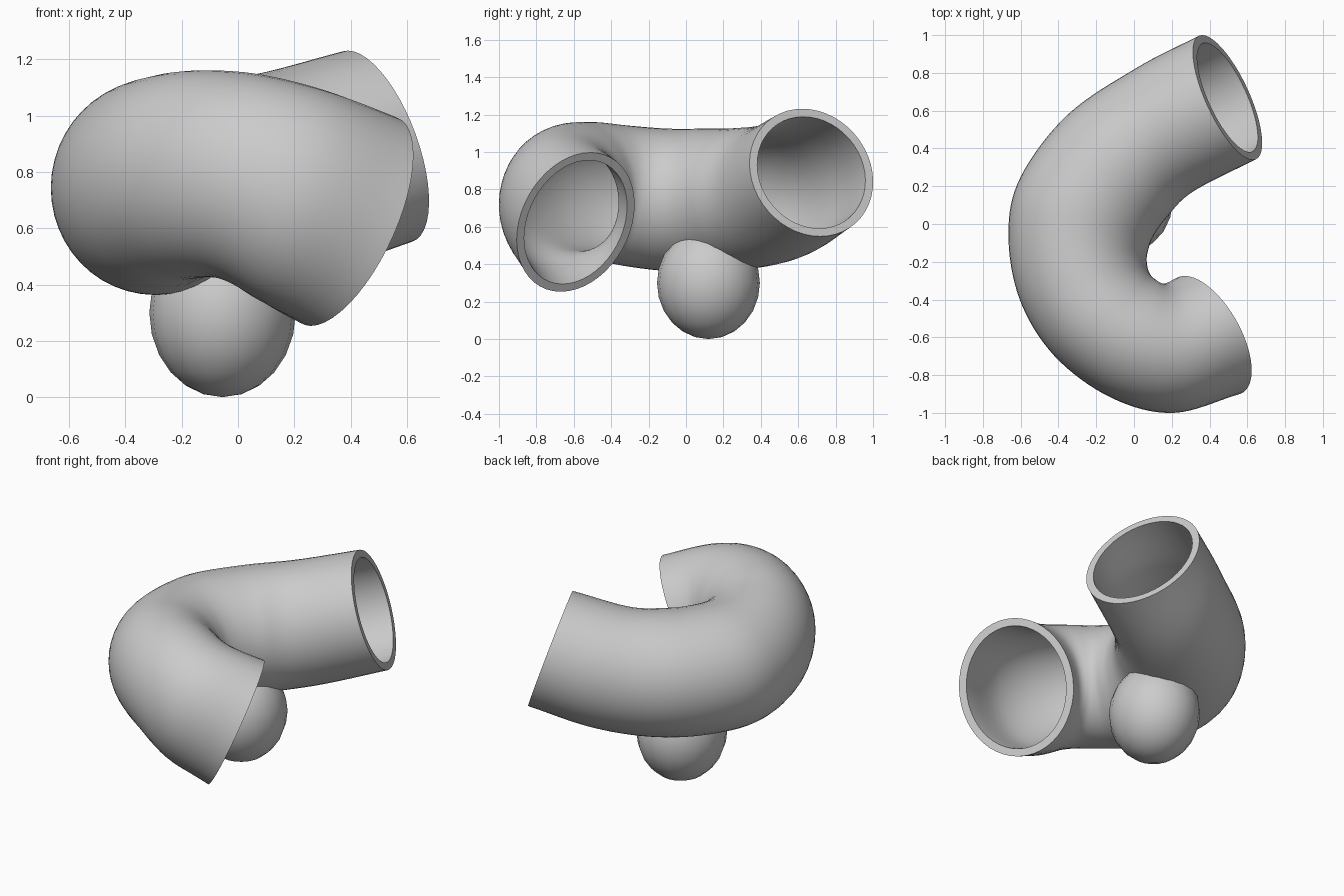
import bpy, bmesh, math
from mathutils import Vector

if "Cube" in bpy.data.objects:
    bpy.data.objects.remove(bpy.data.objects["Cube"], do_unlink=True)

SIDES, STEPS, WALL = 48, 8, 0.045

grey = bpy.data.materials.new("plain grey")
grey.use_nodes = True
grey.diffuse_color = (0.6, 0.6, 0.6, 1)
grey.node_tree.nodes["Principled BSDF"].inputs["Base Color"].default_value = (0.6, 0.6, 0.6, 1)

# Stations along the bend: outer x, y, inner x, y, centre z, half height, pitch
stations = [Vector(s) for s in (
    (.344, .997, .646, .343, .89, .36, -.32),
    (.02, .83, .31, .17, .79, .372, -.25),
    (-.35, .58, .17, .03, .752, .378, -.08),
    (-.60, .25, .10, -.07, .745, .38, 0),
    (-.665, -.05, .07, -.16, .745, .38, .04),
    (-.605, -.40, .07, -.22, .765, .375, .05),
    (-.42, -.70, .085, -.265, .79, .37, -.03),
    (-.12, -.92, .115, -.295, .785, .37, -.15),
    (.21, -1.0, .16, -.315, .72, .39, -.30),
    (.573, -.895, .227, -.285, .625, .406, -.40))]


def smooth_path(pts):
    """Catmull-Rom interpolation through the stations."""
    pts = [2 * pts[0] - pts[1]] + pts + [2 * pts[-1] - pts[-2]]
    out = []
    for a, b, c, d in zip(pts, pts[1:], pts[2:], pts[3:]):
        for i in range(STEPS):
            t = i / STEPS
            out.append((2 * b + (c - a) * t + (2 * a - 5 * b + 4 * c - d) * t * t
                        + (3 * b - a - 3 * c + d) * t ** 3) / 2)
    return out + [pts[-2]]


def loft(bm, inset):
    """Add the swept surface, return its rings."""
    rings = []
    for ox, oy, ix, iy, z, rv, pitch in smooth_path(stations):
        centre = Vector(((ox + ix) / 2, (oy + iy) / 2, z))
        half = Vector((ox - ix, oy - iy, 0)) / 2
        side = half.normalized()
        along = Vector((-side.y, side.x, 0))
        up = Vector((0, 0, math.sqrt(1 - pitch * pitch))) - along * pitch
        ring = []
        for k in range(SIDES):
            a = math.tau * k / SIDES
            ring.append(bm.verts.new(centre + side * (half.length - inset) * math.cos(a)
                                     + up * (rv - inset) * math.sin(a)))
        rings.append(ring)
    for r, s in zip(rings, rings[1:]):
        bridge(bm, r, s)
    return rings


def bridge(bm, r, s):
    for k in range(SIDES):
        j = (k + 1) % SIDES
        bm.faces.new((r[k], r[j], s[j], s[k]))


def finish(bm, name):
    bmesh.ops.recalc_face_normals(bm, faces=bm.faces)
    mesh = bpy.data.meshes.new(name)
    bm.to_mesh(mesh)
    bm.free()
    mesh.materials.append(grey)
    obj = bpy.data.objects.new(name, mesh)
    bpy.context.collection.objects.link(obj)
    return obj


def shade(obj):
    bpy.ops.object.select_all(action='DESELECT')
    obj.select_set(True)
    bpy.context.view_layer.objects.active = obj
    bpy.ops.object.shade_smooth_by_angle(angle=math.radians(40))


# Hollow bent pipe with flat rims
bm = bmesh.new()
outer, inner = loft(bm, 0), loft(bm, WALL)
for end in (0, -1):
    bridge(bm, outer[end], inner[end])
pipe = finish(bm, "bent_pipe")

# Solid core, used only to trim the ball inside the pipe wall
bm = bmesh.new()
core = loft(bm, WALL / 2)
bm.faces.new(core[0])
bm.faces.new(core[-1])
cutter = finish(bm, "pipe_core_cutter")
cutter.hide_render = True

# Ball under the pipe
bm = bmesh.new()
bmesh.ops.create_uvsphere(bm, u_segments=20, v_segments=12, radius=1)
for v in bm.verts:
    v.co = Vector((-.055 + .26 * v.co.x, .12 + .275 * v.co.y, .3 + .3 * v.co.z))
ball = finish(bm, "ball")
trim = ball.modifiers.new("trim", 'BOOLEAN')
trim.operation = 'DIFFERENCE'
trim.object = cutter
bpy.context.view_layer.objects.active = ball
bpy.ops.object.modifier_apply(modifier="trim")
bpy.data.objects.remove(cutter, do_unlink=True)

for part in (pipe, ball):
    shade(part)
